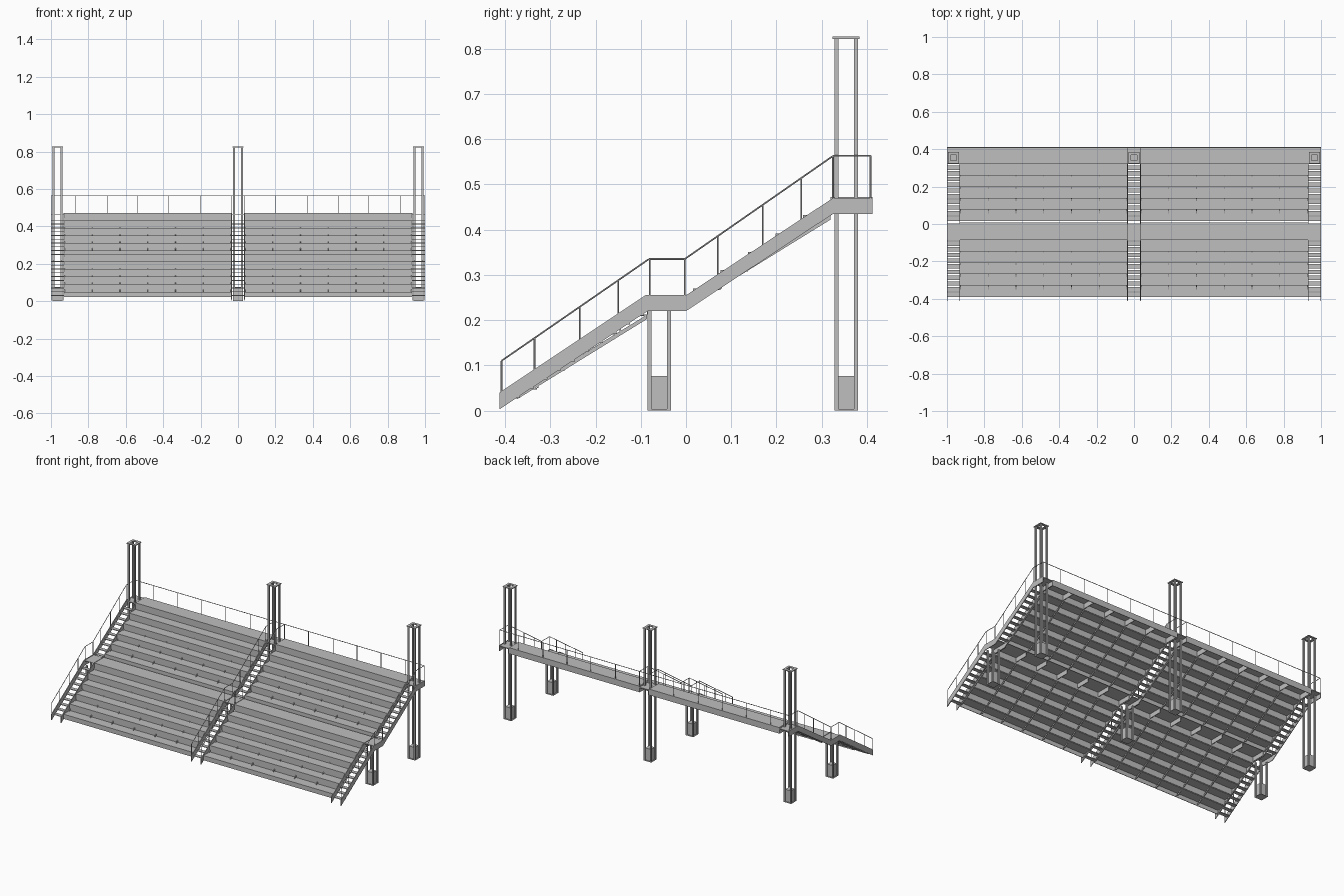
import bpy, bmesh
from mathutils import Vector

cube = bpy.data.objects.get("Cube")
if cube:
    bpy.data.objects.remove(cube, do_unlink=True)

steel = bpy.data.materials.new("grey_steel")
steel.use_nodes = True
steel.diffuse_color = (0.52, 0.52, 0.52, 1)
steel.node_tree.nodes["Principled BSDF"].inputs["Base Color"].default_value = steel.diffuse_color


def finish(bm, name):
    bmesh.ops.recalc_face_normals(bm, faces=bm.faces)
    mesh = bpy.data.meshes.new(name)
    bm.to_mesh(mesh)
    bm.free()
    mesh.materials.append(steel)
    bpy.context.collection.objects.link(bpy.data.objects.new(name, mesh))


def box(bm, x0, x1, y0, y1, z0, z1):
    prism(bm, x0, x1, [(y0, z0), (y1, z0), (y1, z1), (y0, z1)])


def prism(bm, x0, x1, profile):
    """Extrude a side profile of (y, z) points across x."""
    face = bm.faces.new([bm.verts.new((x0, y, z)) for y, z in profile])
    out = bmesh.ops.extrude_face_region(bm, geom=[face])["geom"]
    verts = [v for v in out if isinstance(v, bmesh.types.BMVert)]
    bmesh.ops.translate(bm, verts=verts, vec=(x1 - x0, 0, 0))


def rod(bm, a, b, r=0.0018):
    a, b = Vector(a), Vector(b)
    d = b - a
    made = bmesh.ops.create_cone(bm, segments=6, radius1=r, radius2=r,
                                 depth=d.length, cap_ends=True)["verts"]
    turn = Vector((0, 0, 1)).rotation_difference(d).to_matrix()
    for v in made:
        v.co = turn @ v.co + (a + b) / 2


STAIRS = (-0.965, 0, 0.965)
HALF = 0.035
PITCH, RISE = 0.0608, 0.0405
BANKS = ((-0.93, -0.035), (0.035, 0.93))
FLIGHTS = ((-0.39, 0.05), (0.016, 0.27))

# Stair side beams
side = [(-0.412, 0.003), (-0.412, 0.04), (-0.09, 0.255), (0, 0.255), (0.325, 0.47),
        (0.412, 0.47), (0.412, 0.435), (0.325, 0.435), (0, 0.22), (-0.085, 0.22)]
bm = bmesh.new()
for c in STAIRS:
    for s in (-1, 1):
        x = c + s * (HALF - 0.002)
        prism(bm, x - 0.002, x + 0.002, side)
finish(bm, "stair_side_beams")

# Open stair treads and stair landings
bm = bmesh.new()
for c in STAIRS:
    x0, x1 = c - HALF, c + HALF
    for y, z in FLIGHTS:
        for i in range(10):
            ty, tz = y + i * PITCH / 2, z - 0.022 + i * RISE / 2
            box(bm, x0, x1, ty, ty + 0.023, tz, tz + 0.004)
    box(bm, x0, x1, -0.088, 0.004, 0.247, 0.252)
    box(bm, x0, x1, 0.322, 0.412, 0.462, 0.467)
finish(bm, "stair_treads")

# Seating terraces: one tread and one riser per row
bm = bmesh.new()
for x0, x1 in BANKS:
    for n, (fy, fz) in enumerate(FLIGHTS):
        for i in range(6):
            y, z = fy + i * PITCH, fz + i * RISE
            back = y + PITCH
            if i == 5:
                back = (0.008, 0.412)[n]
            box(bm, x0, x1, y, back, z - 0.003, z)
            box(bm, x0, x1, y, y + 0.003, z - RISE + (0.012 if i == 0 else 0), z)
    box(bm, x0, x1, 0.409, 0.412, 0.435, 0.47)
finish(bm, "terrace_rows")

# Sloped ribs under the terraces
bm = bmesh.new()
for x0, x1 in BANKS:
    for i in range(7):
        x = x0 + 0.003 + (x1 - x0 - 0.006) * i / 6
        for y, z in FLIGHTS:
            end, top = y + 5 * PITCH, z + 5 * RISE
            prism(bm, x - 0.002, x + 0.002,
                  [(y, z - 0.022), (y + 0.018, z - 0.024), (end, top - 0.05),
                   (end, top - 0.035), (end, top - RISE), (y + 0.02, z - 0.012)])
        box(bm, x - 0.002, x + 0.002, -0.086, 0.004, 0.222, 0.25)
        box(bm, x - 0.002, x + 0.002, 0.32, 0.41, 0.437, 0.468)
finish(bm, "terrace_ribs")


# Columns made of four corner posts, with a footing and a cap ring
def column(name, cx, cy, height, capped):
    bm = bmesh.new()
    r, t = 0.026, 0.009
    for sx in (-1, 1):
        for sy in (-1, 1):
            xs = sorted((cx + sx * r, cx + sx * (r - t)))
            ys = sorted((cy + sy * r, cy + sy * (r - t)))
            box(bm, *xs, *ys, 0, height)
    box(bm, cx - 0.019, cx + 0.019, cy - 0.019, cy + 0.019, 0.003, 0.077)
    box(bm, cx - r, cx + r, cy - r, cy + r, 0, 0.003)
    if capped:
        o, i = 0.03, 0.015
        z0, z1 = height, height + 0.005
        for s in (-1, 1):
            xs = sorted((cx + s * o, cx + s * i))
            ys = sorted((cy + s * o, cy + s * i))
            box(bm, *xs, cy - o, cy + o, z0, z1)
            box(bm, cx - i, cx + i, *ys, z0, z1)
    finish(bm, name)


for label, c in zip(("right", "middle", "left"), STAIRS):
    column(label + "_tall_column", c, 0.354, 0.822, True)
    column(label + "_short_column", c, -0.059, 0.22, False)

# Handrails along the stairs
path = [(-0.408, 0.11), (-0.082, 0.335), (-0.003, 0.335), (0.325, 0.563), (0.408, 0.563)]
posts = (-0.408, -0.335, -0.235, -0.15, -0.08, -0.003, 0.07, 0.17, 0.255, 0.325, 0.408)
bm = bmesh.new()
for x in (-0.998, -HALF, HALF, 0.998):
    for (ya, za), (yb, zb) in zip(path, path[1:]):
        rod(bm, (x, ya, za), (x, yb, zb))
        for y in posts:
            if ya <= y < yb or y == yb == path[-1][0]:
                z = za + (zb - za) * (y - ya) / (yb - ya)
                rod(bm, (x, y, z - 0.1), (x, y, z))
finish(bm, "stair_handrails")

# Guard rail along the back
bm = bmesh.new()
rod(bm, (-0.998, 0.408, 0.563), (0.998, 0.408, 0.563))
for x in (0.2, 0.37, 0.535, 0.7, 0.87):
    for s in (-1, 1):
        rod(bm, (s * x, 0.408, 0.45), (s * x, 0.408, 0.563))
finish(bm, "back_guard_rail")
